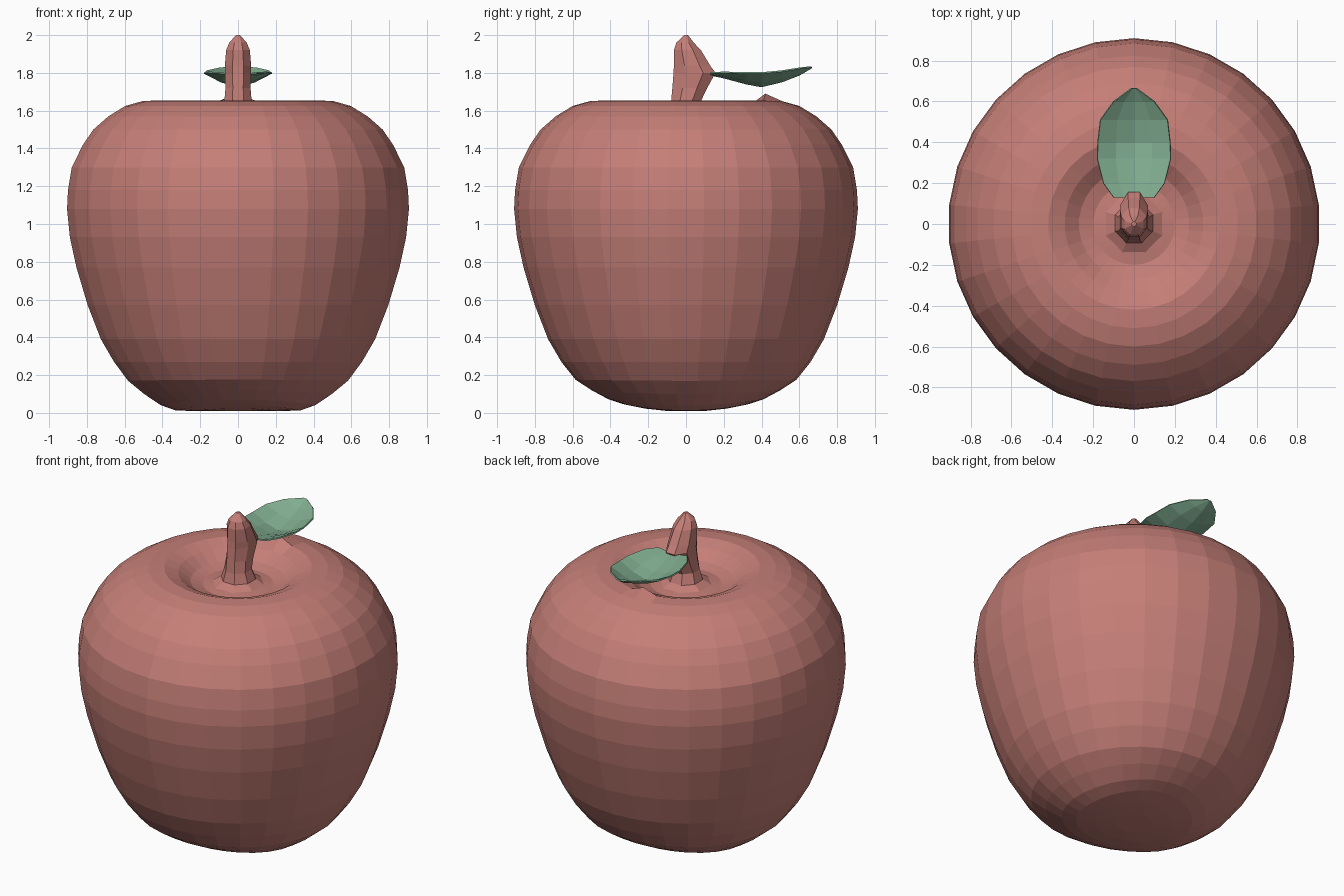
import bpy, bmesh, math

if "Cube" in bpy.data.objects:
    bpy.data.objects.remove(bpy.data.objects["Cube"])


def material(name, rgb):
    m = bpy.data.materials.new(name)
    m.diffuse_color = (*rgb, 1)
    m.use_nodes = True
    m.node_tree.nodes["Principled BSDF"].inputs["Base Color"].default_value = m.diffuse_color
    return m


RED = material("apple red", (0.56, 0.21, 0.185))
GREEN = material("leaf green", (0.22, 0.42, 0.28))


def finish(bm, name, mat):
    bmesh.ops.recalc_face_normals(bm, faces=bm.faces)
    me = bpy.data.meshes.new(name)
    bm.to_mesh(me)
    bm.free()
    ob = bpy.data.objects.new(name, me)
    bpy.context.collection.objects.link(ob)
    me.materials.append(mat)
    return ob


def loft(rings, name, mat):
    """Bridge consecutive rings of points and cap both ends."""
    bm = bmesh.new()
    loops = [[bm.verts.new(p) for p in ring] for ring in rings]
    n = len(loops[0])
    for a, b in zip(loops, loops[1:]):
        for i in range(n):
            j = (i + 1) % n
            bm.faces.new((a[i], a[j], b[j], b[i]))
    bm.faces.new(loops[0][::-1])
    bm.faces.new(loops[-1])
    return finish(bm, name, mat)


# Apple body: (radius, height) from the underside up and into the dimple
PROFILE = [(0.10, 0.01), (0.22, 0.01), (0.33, 0.012), (0.41, 0.04), (0.50, 0.10),
           (0.585, 0.17), (0.66, 0.27), (0.73, 0.39), (0.80, 0.57), (0.86, 0.77),
           (0.895, 0.93), (0.91, 1.08), (0.905, 1.18), (0.885, 1.30), (0.825, 1.42),
           (0.77, 1.50), (0.69, 1.57), (0.60, 1.625), (0.51, 1.65), (0.42, 1.655),
           (0.34, 1.625), (0.27, 1.575), (0.20, 1.555), (0.12, 1.565), (0.05, 1.57)]
SIDES = 30


def body_point(r, z, i):
    a = 2 * math.pi * i / SIDES
    x, y = r * math.sin(a), r * math.cos(a)
    # the underside is rounder from front to back
    if z < 0.2 and r > 0.15:
        z += 0.04 * math.cos(a) ** 2 * min(1, (r - 0.15) / 0.2) * (1 - z / 0.2)
    # little bump behind the stem
    if i == 0 and abs(r - 0.42) < 0.01:
        z += 0.035
    return (x, y, z)


loft([[body_point(r, z, i) for i in range(SIDES)] for r, z in PROFILE],
     "apple_body", RED)

# Stem: height, front y, back y, half width; flared foot and a leaf knuckle
STEM = [(1.55, -0.17, 0.17, 0.17), (1.59, -0.10, 0.11, 0.10), (1.65, -0.085, 0.085, 0.078),
        (1.72, -0.08, 0.12, 0.072), (1.80, -0.075, 0.165, 0.075), (1.84, -0.072, 0.135, 0.075),
        (1.92, -0.07, 0.085, 0.068), (1.96, -0.055, 0.045, 0.05), (2.0, -0.012, 0.012, 0.012)]
loft([[(hx * math.cos(t), (y0 + y1) / 2 + (y1 - y0) / 2 * math.sin(t), z)
       for t in [math.pi * (k + 0.5) / 4 for k in range(8)]]
      for z, y0, y1, hx in STEM], "stem", RED)

# Leaf: shallow keeled bowl; y, half width, keel height, edge height
LEAF = [(0.13, 0.10, 1.79, 1.80), (0.20, 0.15, 1.775, 1.803), (0.32, 0.18, 1.743, 1.80),
        (0.40, 0.178, 1.728, 1.80), (0.51, 0.165, 1.755, 1.81), (0.60, 0.10, 1.79, 1.825),
        (0.665, 0.012, 1.828, 1.832)]
bm = bmesh.new()
rows = [[bm.verts.new((s * w, y, zk + abs(s) ** 1.5 * (ze - zk)))
         for s in (-1, -0.5, 0, 0.5, 1)] for y, w, zk, ze in LEAF]
for a, b in zip(rows, rows[1:]):
    for i in range(4):
        bm.faces.new((a[i], a[i + 1], b[i + 1], b[i]))
leaf = finish(bm, "leaf", GREEN)
thick = leaf.modifiers.new("thickness", "SOLIDIFY")
thick.thickness = 0.008
thick.offset = 0
